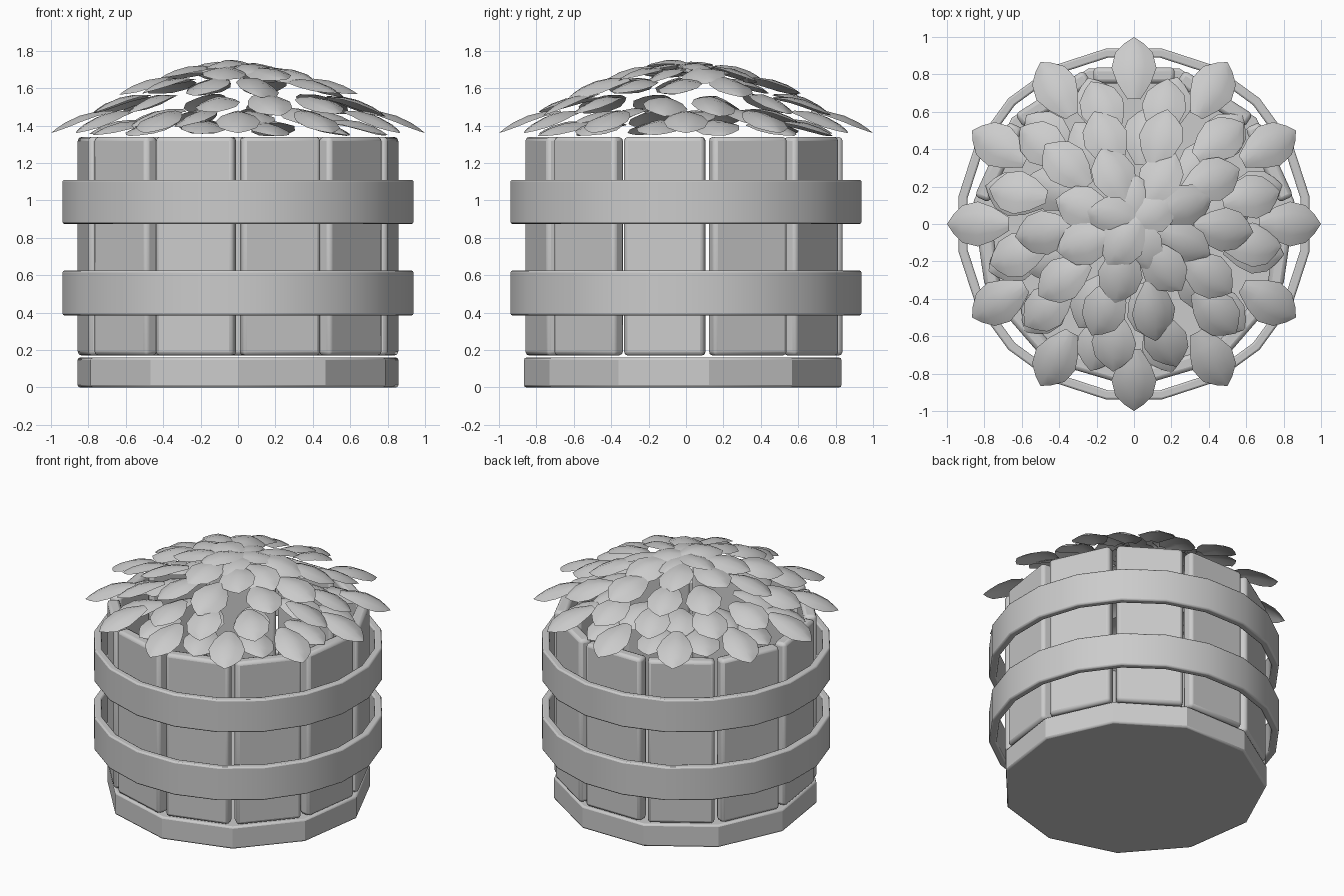
import bpy, bmesh, math, random
from mathutils import Vector, Matrix

if "Cube" in bpy.data.objects:
    bpy.data.objects.remove(bpy.data.objects["Cube"])

random.seed(4)
SIDES = 11
STEP = 2 * math.pi / SIDES


def make_object(name, bm, angle=30, bevel=0.0):
    bmesh.ops.recalc_face_normals(bm, faces=bm.faces)
    mesh = bpy.data.meshes.new(name)
    bm.to_mesh(mesh)
    bm.free()
    ob = bpy.data.objects.new(name, mesh)
    bpy.context.collection.objects.link(ob)
    if bevel:
        mod = ob.modifiers.new("bevel", 'BEVEL')
        mod.width = bevel
        mod.segments = 2
        mod.limit_method = 'ANGLE'
        mod.angle_limit = math.radians(40)
    bpy.ops.object.select_all(action='DESELECT')
    ob.select_set(True)
    bpy.context.view_layer.objects.active = ob
    bpy.ops.object.shade_smooth_by_angle(angle=math.radians(angle))
    return ob


def ring_points(n, r, z, start):
    return [(r * math.cos(start + i * 2 * math.pi / n),
             r * math.sin(start + i * 2 * math.pi / n), z) for i in range(n)]


# Base slab: 11-sided, one corner to the front
bm = bmesh.new()
lo = [bm.verts.new(p) for p in ring_points(SIDES, 0.866, 0.0, -math.pi / 2)]
hi = [bm.verts.new(p) for p in ring_points(SIDES, 0.866, 0.16, -math.pi / 2)]
bm.faces.new(lo)
bm.faces.new(hi)
for i in range(SIDES):
    j = (i + 1) % SIDES
    bm.faces.new((lo[i], lo[j], hi[j], hi[i]))
make_object("base", bm, 25, 0.012)

# Staves: one plank on each side of the base
bm = bmesh.new()
for i in range(SIDES):
    a = -math.pi / 2 + STEP * (i + 0.5)
    m = (Matrix.Rotation(a, 4, 'Z') @ Matrix.Translation((0.795, 0, 0.755))
         @ Matrix.Diagonal((0.085, 0.435, 1.17, 1)))
    bmesh.ops.create_cube(bm, size=1, matrix=m)
make_object("staves", bm, 30, 0.022)

# Two hoops: 20-sided bands
for name, z0, z1 in (("lower_hoop", 0.385, 0.625), ("upper_hoop", 0.875, 1.11)):
    bm = bmesh.new()
    n = 20
    loops = [[bm.verts.new(p) for p in ring_points(n, r, z, math.pi / n)]
             for r, z in ((0.95, z0), (0.95, z1), (0.90, z1), (0.90, z0))]
    for k in range(4):
        A, B = loops[k], loops[(k + 1) % 4]
        for i in range(n):
            j = (i + 1) % n
            bm.faces.new((A[i], A[j], B[j], B[i]))
    make_object(name, bm, 30, 0.01)


# Foliage: rings of curved, pointed leaves forming a dome
def add_leaf(bm, angle, r0, z0, r1, z1, twist, roll):
    profile = ((0, 0.035), (0.25, 0.09), (0.5, 0.12), (0.75, 0.1), (0.9, 0.05), (1, 0))
    length = math.hypot(r1 - r0, z1 - z0)
    pitch = math.atan2(z0 - z1, r1 - r0)
    m = (Matrix.Rotation(angle, 4, 'Z') @ Matrix.Translation((r0, 0, z0))
         @ Matrix.Rotation(pitch, 4, 'Y') @ Matrix.Rotation(twist, 4, 'Z')
         @ Matrix.Rotation(roll, 4, 'X'))
    rows = []
    for t, w in profile:
        arch = 0.035 * 4 * t * (1 - t)
        pts = [(length * t, s * w, arch - abs(s) ** 1.5 * w * 0.28)
               for s in ((-1, -0.5, 0, 0.5, 1) if w else (0,))]
        rows.append([bm.verts.new(m @ Vector(p)) for p in pts])
    for A, B in zip(rows, rows[1:]):
        for i in range(4):
            if len(B) > 1:
                bm.faces.new((A[i], B[i], B[i + 1], A[i + 1]))
            else:
                bm.faces.new((A[i], B[0], A[i + 1]))


# count, phase in steps, base radius, base height, tip radius, tip height, jitter
leaf_rings = (
    (12, 0.0, 0.67, 1.48, 1.00, 1.36, 0.0),
    (12, 0.5, 0.50, 1.42, 0.82, 1.35, 0.15),
    (12, 0.5, 0.49, 1.56, 0.80, 1.46, 0.2),
    (9, 0.0, 0.32, 1.48, 0.63, 1.40, 0.2),
    (10, 0.0, 0.32, 1.65, 0.64, 1.56, 0.25),
    (8, 0.5, 0.12, 1.70, 0.44, 1.64, 0.25),
    (5, 0.2, -0.04, 1.715, 0.26, 1.69, 0.25),
)
bm = bmesh.new()
for count, phase, r0, z0, r1, z1, jit in leaf_rings:
    for i in range(count):
        rnd = lambda: random.uniform(-jit, jit)
        add_leaf(bm, (i + phase + rnd() * 0.5) * 2 * math.pi / count, r0,
                 z0 + rnd() * 0.06, r1, z1 + rnd() * 0.06, rnd(), rnd())
make_object("leaves", bm, 40)
